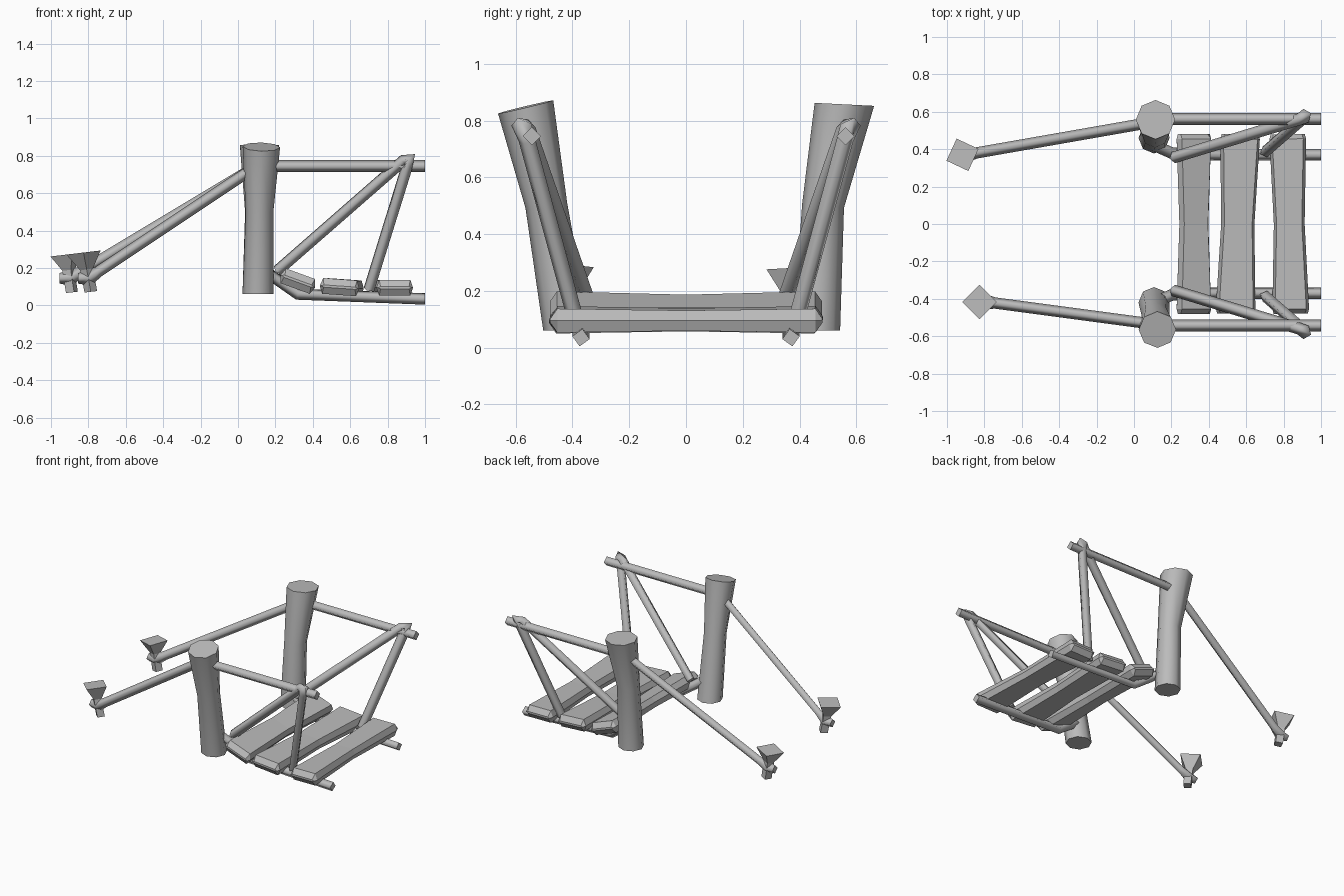
import bpy
import bmesh
from math import cos, sin, pi, radians
from mathutils import Vector, Matrix

cube = bpy.data.objects.get("Cube")
if cube:
    bpy.data.objects.remove(cube, do_unlink=True)

grey = bpy.data.materials.new("plain grey")
grey.use_nodes = True
grey.diffuse_color = (0.5, 0.5, 0.5, 1)
bsdf = grey.node_tree.nodes["Principled BSDF"]
bsdf.inputs["Base Color"].default_value = grey.diffuse_color
bsdf.inputs["Roughness"].default_value = 0.8


def loft(name, rings, smooth):
    """Skin a list of equal rings, cap both ends and keep the cap edges sharp."""
    bm = bmesh.new()
    loops = [[bm.verts.new(p) for p in ring] for ring in rings]
    n = len(loops[0])
    for a, b in zip(loops, loops[1:]):
        for i in range(n):
            j = (i + 1) % n
            bm.faces.new((a[i], a[j], b[j], b[i])).smooth = smooth
    for cap in (loops[0], loops[-1]):
        face = bm.faces.new(cap)
        for edge in face.edges:
            edge.smooth = False
    bmesh.ops.recalc_face_normals(bm, faces=bm.faces)
    mesh = bpy.data.meshes.new(name)
    bm.to_mesh(mesh)
    bm.free()
    mesh.materials.append(grey)
    obj = bpy.data.objects.new(name, mesh)
    bpy.context.collection.objects.link(obj)
    return obj


def tube(name, path, radii, sides=4, normals=None, phase=0, smooth=True):
    """Sweep a polygon along a path, carrying its orientation round the bends."""
    pts = [Vector(p) for p in path]
    if not isinstance(radii, (list, tuple)):
        radii = [radii] * len(pts)
    steps = [(b - a).normalized() for a, b in zip(pts, pts[1:])]
    steps = [steps[0]] + steps + [steps[-1]]
    u, rings = None, []
    for k, p in enumerate(pts):
        t = (steps[k] + steps[k + 1]).normalized()
        if normals:
            t = Vector(normals[k]).normalized()
        if u is None:
            u = t.cross(Vector((0, 0, 1)))
            if u.length < 0.3:
                u = Vector((1, 0, 0))
        u = (u - t * u.dot(t)).normalized()
        v = u.cross(t)
        angles = [phase + 2 * pi * i / sides for i in range(sides)]
        rings.append([p + radii[k] * (cos(a) * u + sin(a) * v) for a in angles])
    return loft(name, rings, smooth)


def plank(name, x, z, half_width, tilt, turn):
    """Waisted board with pointed edges and ends."""
    half_height = 0.042
    place = (Matrix.Translation((x, 0, z)) @ Matrix.Rotation(turn, 4, "Z")
             @ Matrix.Rotation(tilt, 4, "Y"))
    rings = []
    for y, wide, tall in ((-0.48, 0.93, 0.15), (-0.455, 1, 1), (0, 0.84, 0.85),
                          (0.455, 1, 1), (0.48, 0.93, 0.15)):
        w, h = half_width * wide, half_height * tall
        edge = w - 0.015
        outline = ((-w, 0), (-edge, h), (edge, h), (w, 0), (edge, -h), (-edge, -h))
        rings.append([place @ Vector((px, y, pz)) for px, pz in outline])
    return loft(name, rings, False)


# Seat boards
plank("inner_seat_board", 0.32, 0.13, 0.098, radians(20), 0)
plank("middle_seat_board", 0.555, 0.098, 0.106, radians(4), radians(-1.5))
plank("outer_seat_board", 0.83, 0.095, 0.098, 0, radians(1))

# Leaning posts
up = (0, 0, 1)
tube("front_post", [(0.107, -0.42, 0.06), (0.115, -0.492, 0.5), (0.125, -0.565, 0.848)],
     [0.083, 0.074, 0.1], 8, [up, (0, -0.12, 1), (0.03, -0.24, 1)])
tube("back_post", [(0.107, 0.46, 0.06), (0.112, 0.483, 0.5), (0.115, 0.558, 0.857)],
     [0.083, 0.074, 0.105], 8, [up, (0, 0.1, 1), (0, 0.05, 1)])

# Frame rails on both sides
for side, s in (("front", -1), ("back", 1)):
    rail_y = 0.562 if s > 0 else -0.543
    tube(side + "_arm_rail", [(0.1, rail_y, 0.745), (1, rail_y, 0.745)], 0.032)
    tube(side + "_seat_rail", [(0.11, s * 0.42, 0.21), (0.2, s * 0.38, 0.145),
                               (0.32, s * 0.37, 0.06), (1, s * 0.37, 0.035)], 0.031)
    tube(side + "_brace", [(0.21, s * 0.355, 0.185), (0.885, s * 0.56, 0.775),
                           (0.92, s * 0.58, 0.785), (0.9, s * 0.56, 0.73),
                           (0.7, s * 0.385, 0.085)],
         [0.031, 0.032, 0.038, 0.032, 0.031])

# Long struts, each ending in a lug with a flared pad and a pin
for side, post_y, hub, pad, pin, phase in (
        ("front", -0.535, (-0.8, -0.415, 0.145), (-0.826, -0.417, 0.283),
         (-0.787, -0.41, 0.073), 0),
        ("back", 0.545, (-0.9, 0.37, 0.145), (-0.917, 0.37, 0.272),
         (-0.888, 0.37, 0.07), radians(-20))):
    hub, pad, pin = Vector(hub), Vector(pad), Vector(pin)
    toward = (Vector((0.1, post_y, 0.745)) - hub).normalized()
    tube(side + "_strut", [(0.1, post_y, 0.745), hub + toward * 0.07,
                           hub, hub + Vector((-0.055, 0, 0))],
         [0.03, 0.03, 0.042, 0.028])
    axis = (pad - hub).normalized()
    lean = (-0.12, 0, 1)
    tube(side + "_pad", [hub, hub.lerp(pad, 0.35), pad], [0.035, 0.035, 0.092], 4,
         [axis, axis, lean], phase, False)
    tube(side + "_pin", [hub, pin], 0.034, 4, [lean, lean], phase, False)
